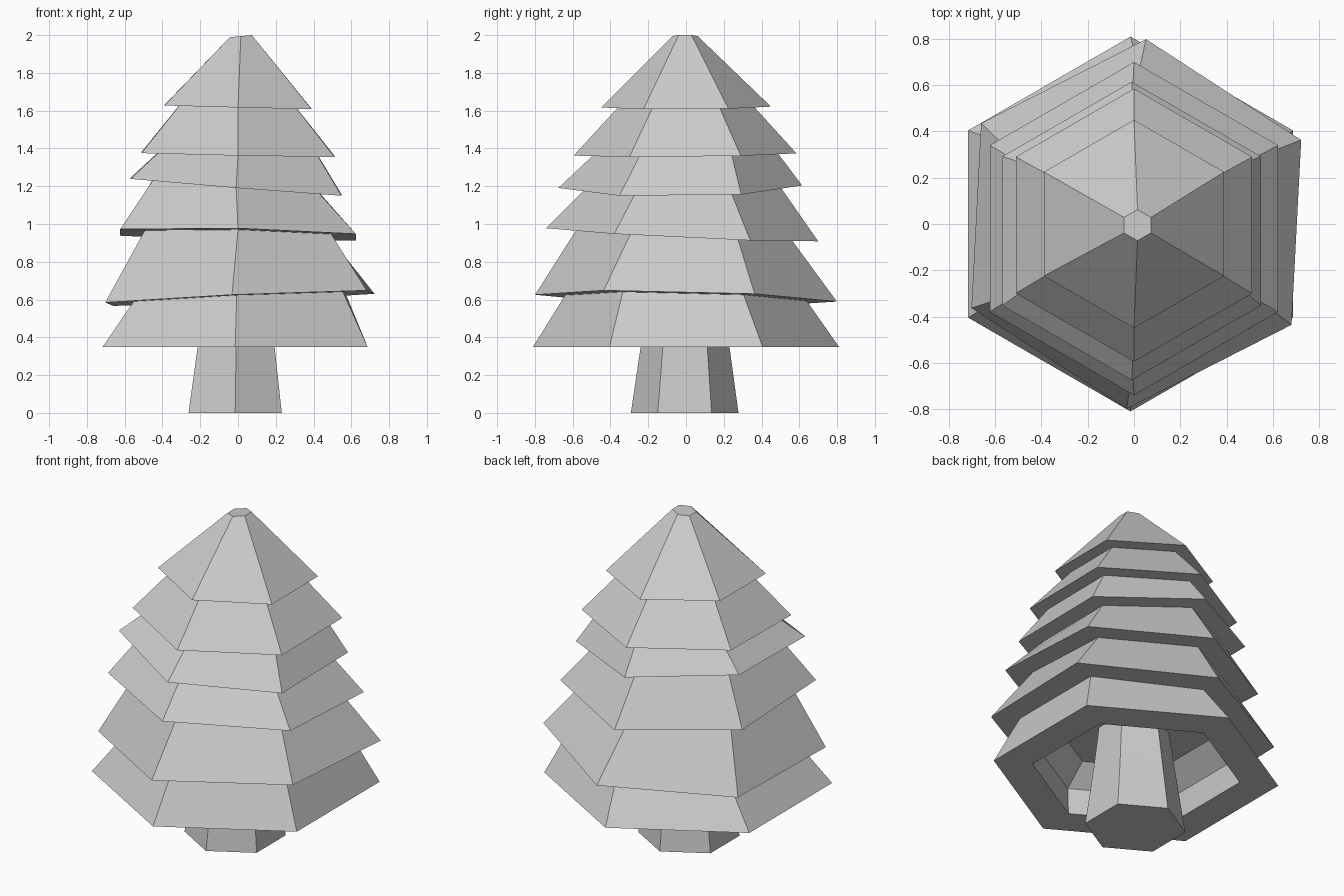
import bpy, bmesh
from math import cos, sin, radians

if "Cube" in bpy.data.objects:
    bpy.data.objects.remove(bpy.data.objects["Cube"])


def ring(bm, cx, cy, r, z, ax=0.0, ay=0.0, turn=0.0):
    """Six-sided ring, tilted by ax along x and ay along y."""
    verts = []
    for i in range(6):
        t = radians(30 + 60 * i + turn)
        x, y = cx + r * cos(t), cy + r * sin(t)
        verts.append(bm.verts.new((x, y, z + ax * x + ay * y)))
    return verts


def loft(name, rings):
    """Join successive rings with flat faces and cap both ends."""
    bm = bmesh.new()
    loops = [ring(bm, *p) for p in rings]
    for a, b in zip(loops, loops[1:]):
        for i in range(6):
            j = (i + 1) % 6
            bm.faces.new((a[i], a[j], b[j], b[i]))
    bm.faces.new(loops[0])
    bm.faces.new(loops[-1])
    bmesh.ops.recalc_face_normals(bm, faces=bm.faces)
    mesh = bpy.data.meshes.new(name)
    bm.to_mesh(mesh)
    bm.free()
    obj = bpy.data.objects.new(name, mesh)
    bpy.context.collection.objects.link(obj)
    return obj


# Tapered trunk
loft("trunk", [(-0.015, -0.007, 0.285, 0), (-0.01, -0.005, 0.235, 0.35),
               (0, 0, 0.20, 0.62)])

# Branch tiers: centre x, centre y, rim radius, inner radius, z, tilt x, tilt y, turn
tiers = [
    (-0.015, 0.00, 0.81, 0.59, 0.35, 0.0, 0.0, 0),
    (0.01, 0.00, 0.80, 0.64, 0.607, 0.045, -0.025, -3),
    (0.00, -0.02, 0.72, 0.57, 0.942, -0.02, -0.048, 0),
    (-0.01, -0.03, 0.645, 0.51, 1.197, -0.08, 0.01, 0),
    (0.00, -0.005, 0.59, 0.49, 1.368, -0.02, 0.01, 0),
    (0.00, 0.00, 0.45, 0.36, 1.619, -0.025, 0.005, 0),
]

# Hollow under the lowest tier
rings = [(0, 0, 0.45, 0.62), (-0.01, 0, 0.59, 0.51)]
# Each tier: underside lip, then overhanging rim
for cx, cy, rim, inner, z, ax, ay, turn in tiers:
    rings.append((cx, cy * 0.5, inner, z, ax, ay, turn * 0.5))
    rings.append((cx, cy, rim, z, ax, ay, turn))
# Blunt tip
rings.append((0.015, -0.005, 0.067, 1.993, 0.1, 0.0, 0))
loft("foliage", rings)
